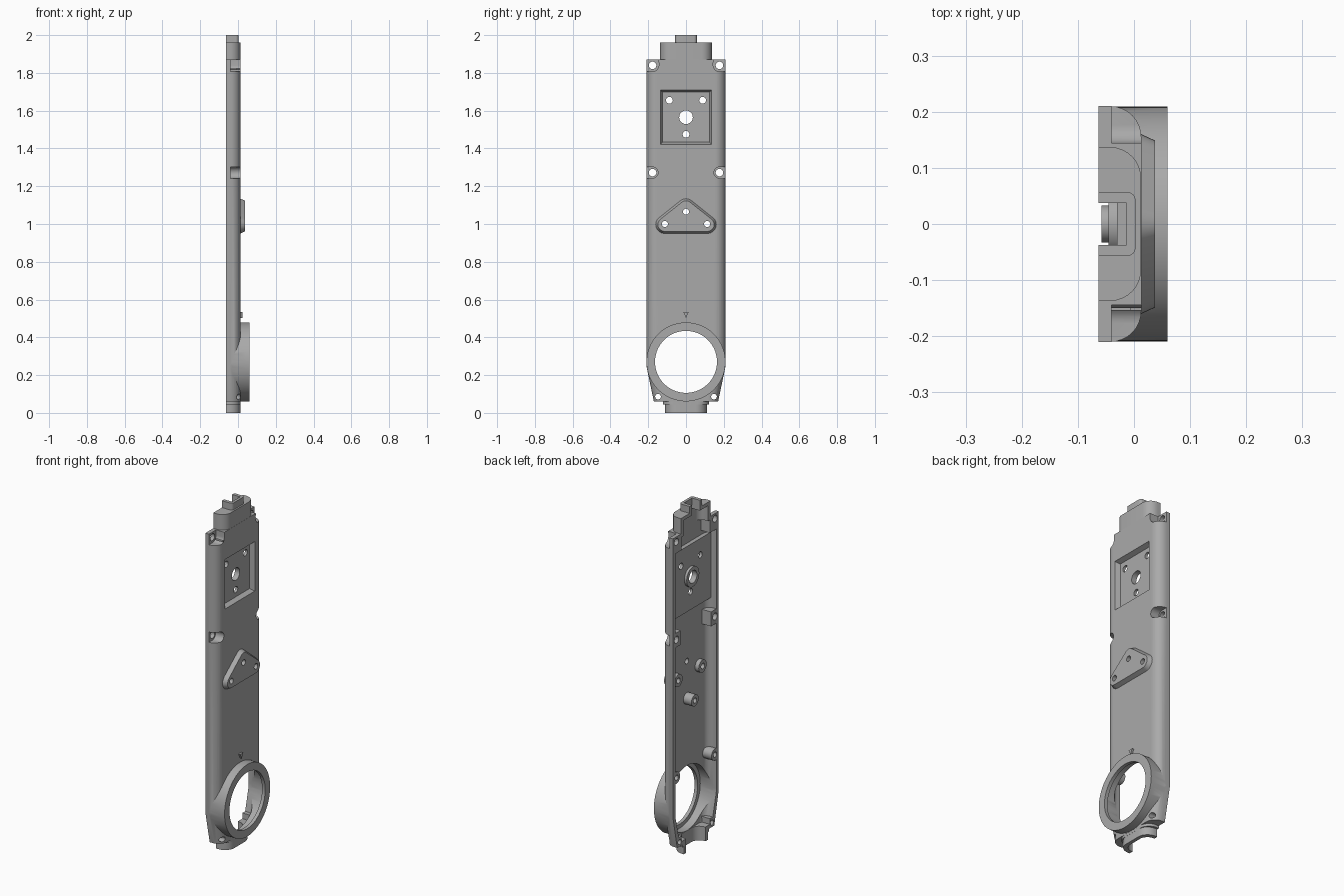
import bpy, bmesh, math
from mathutils import Vector

if "Cube" in bpy.data.objects:
    bpy.data.objects.remove(bpy.data.objects["Cube"], do_unlink=True)

BACK, FACE, FAR = -0.063, 0.013, -0.3   # open rear plane, front plate, cutter overreach

grey = bpy.data.materials.new("casing_grey")
grey.use_nodes = True
grey.diffuse_color = (0.4, 0.4, 0.4, 1)
grey.node_tree.nodes["Principled BSDF"].inputs["Base Color"].default_value = (0.4, 0.4, 0.4, 1)


def prism(name, outline, x0, x1, outline_end=None, radius=0, segs=8, all_edges=False):
    """Solid along x from a (y, z) outline; the edges at x1 may be rounded."""
    bm = bmesh.new()
    a = [bm.verts.new((x0, y, z)) for y, z in outline]
    b = [bm.verts.new((x1, y, z)) for y, z in (outline_end or outline)]
    n = len(a)
    bm.faces.new(a)
    bm.faces.new(b)
    for i in range(n):
        j = (i + 1) % n
        bm.faces.new((a[i], a[j], b[j], b[i]))
    if radius:
        edges = []
        for i in range(n):
            p, q = b[i], b[(i + 1) % n]
            d = q.co - p.co
            if all_edges or abs(d.z) > abs(d.y):
                edges.append(bm.edges.get((p, q)))
        bmesh.ops.bevel(bm, geom=edges, offset=radius, segments=segs,
                        profile=0.5, affect='EDGES')
    bmesh.ops.recalc_face_normals(bm, faces=bm.faces)
    mesh = bpy.data.meshes.new(name)
    bm.to_mesh(mesh)
    bm.free()
    mesh.materials.append(grey)
    ob = bpy.data.objects.new(name, mesh)
    bpy.context.collection.objects.link(ob)
    return ob


def rect(w, z0, z1, y=0):
    return [(y - w, z0), (y + w, z0), (y + w, z1), (y - w, z1)]


def circle(y, z, r, n=32):
    return [(y + r * math.cos(2 * math.pi * i / n), z + r * math.sin(2 * math.pi * i / n))
            for i in range(n)]


def hull(discs):
    """Rounded outline around a set of discs (y, z, radius)."""
    pts = sorted({(round(p[0], 5), round(p[1], 5)) for d in discs for p in circle(*d)})

    def half(seq):
        out = []
        for p in seq:
            while len(out) > 1 and ((out[-1][0] - out[-2][0]) * (p[1] - out[-2][1])
                                    - (out[-1][1] - out[-2][1]) * (p[0] - out[-2][0])) <= 0:
                out.pop()
            out.append(p)
        return out[:-1]
    return half(pts) + half(pts[::-1])


def combine(target, tool, op):
    mod = target.modifiers.new(op, 'BOOLEAN')
    mod.object, mod.operation, mod.solver = tool, op, 'EXACT'
    bpy.context.view_layer.objects.active = target
    bpy.ops.object.modifier_apply(modifier=mod.name)
    bpy.data.objects.remove(tool, do_unlink=True)


def add(target, *args, **kw):
    combine(target, prism("tool", *args, **kw), 'UNION')


def cut(target, *args, **kw):
    combine(target, prism("tool", *args, **kw), 'DIFFERENCE')


def case_outline(inset, top):
    w, low = 0.21 - inset, 0.06 + inset
    return [(-w + 0.04, low), (w - 0.04, low), (w, 0.25), (w, top), (-w, top), (-w, 0.25)]


RING_Z = 0.27

# Outer body, upper block, spigot, lower neck with collar
case = prism("half_case", case_outline(0, 1.87), BACK, FACE, radius=0.055)
add(case, rect(0.137, 1.8, 1.96), BACK, FACE - 0.0005, radius=0.055)
add(case, rect(0.057, 1.9, 2.0), BACK, 0.003, radius=0.015, segs=4)
add(case, rect(0.11, 0, 0.12), BACK, FACE - 0.001, radius=0.06)
add(case, rect(0.122, 0.045, 0.11), BACK, FACE - 0.0005, radius=0.06)

# Large ring
add(case, circle(0, RING_Z, 0.209, 96), BACK, 0.06, radius=0.014, segs=4, all_edges=True)

# Raised three-cornered mounting pad and pointer mark
pad = [(-0.113, 0.997), (0.113, 0.997), (0, 1.087)]
add(case, hull([(y, z, 0.053) for y, z in pad]), 0, 0.037,
    outline_end=hull([(y, z, 0.036) for y, z in pad]))
add(case, [(0, 0.503), (0.014, 0.533), (-0.014, 0.533)], 0, 0.024)

# Hollow interior, with the bosses left standing
cavity = prism("cavity_cutter", case_outline(0.022, 1.85), FAR, -0.006, radius=0.04)
cavity.hide_render = True
add(cavity, rect(0.113, 1.75, 1.94), FAR, -0.0065, radius=0.04)
add(cavity, rect(0.037, 1.85, 2.1), FAR, -0.013)
add(cavity, rect(0.088, -0.1, 0.15), FAR, -0.008, radius=0.05)
plate = rect(0.3, 1.37, 1.75)
cut(cavity, plate, -0.03, 0.1)
for s in (-1, 1):
    cut(cavity, rect(0.06, 1.775, 1.89, s * 0.19), BACK, 0.1)
    cut(cavity, rect(0.055, 1.228, 1.312, s * 0.195), BACK, 0.1)
    cut(cavity, circle(s * 0.178, 0.47, 0.034), BACK, 0.1)
    cut(cavity, rect(0.03, 0.05, 0.115, s * 0.16), BACK, 0.1)
    cut(cavity, circle(s * 0.11, 1.0, 0.036), -0.03, 0.1)
cut(cavity, circle(0, 0.85, 0.033), -0.058, 0.1)
cut(cavity, circle(0, 1.565, 0.058), -0.045, 0.1)
add(cavity, circle(0, RING_Z, 0.188, 96), FAR, 0.04)
combine(case, cavity, 'DIFFERENCE')

# Ring bore and square recess
cut(case, circle(0, RING_Z, 0.164, 96), FAR, 0.3)
cut(case, rect(0.125, 1.433, 1.698), -0.014, 0.02, outline_end=rect(0.139, 1.419, 1.712))

# Screw lugs on the top shoulders and half way down
for s in (-1, 1):
    cut(case, hull([(s * 0.176, 1.84, 0.032), (s * 0.3, 1.84, 0.032),
                    (s * 0.3, 1.95, 0.032), (s * 0.178, 1.95, 0.032)]), -0.04, 0.1)
    cut(case, hull([(s * 0.178, 1.272, 0.03), (s * 0.3, 1.272, 0.03)]), -0.04, 0.1)

# Through holes: (y, z, radius)
holes = [(0, 1.565, 0.036), (0, 1.475, 0.018), (0, 1.065, 0.016)]
for s in (-1, 1):
    holes += [(s * 0.088, 1.655, 0.018), (s * 0.112, 1.0, 0.016), (s * 0.177, 1.84, 0.02),
              (s * 0.177, 1.272, 0.02), (s * 0.148, 0.086, 0.015)]
for h in holes:
    cut(case, circle(*h), FAR, 0.3)

# Blind screw holes in the rear bosses
for y, z in ((0, 0.85), (0.176, 0.47), (-0.176, 0.47)):
    cut(case, circle(y, z, 0.015), FAR, -0.025)

bpy.ops.object.select_all(action='DESELECT')
case.select_set(True)
bpy.context.view_layer.objects.active = case
bpy.ops.object.shade_smooth_by_angle(angle=math.radians(30))
